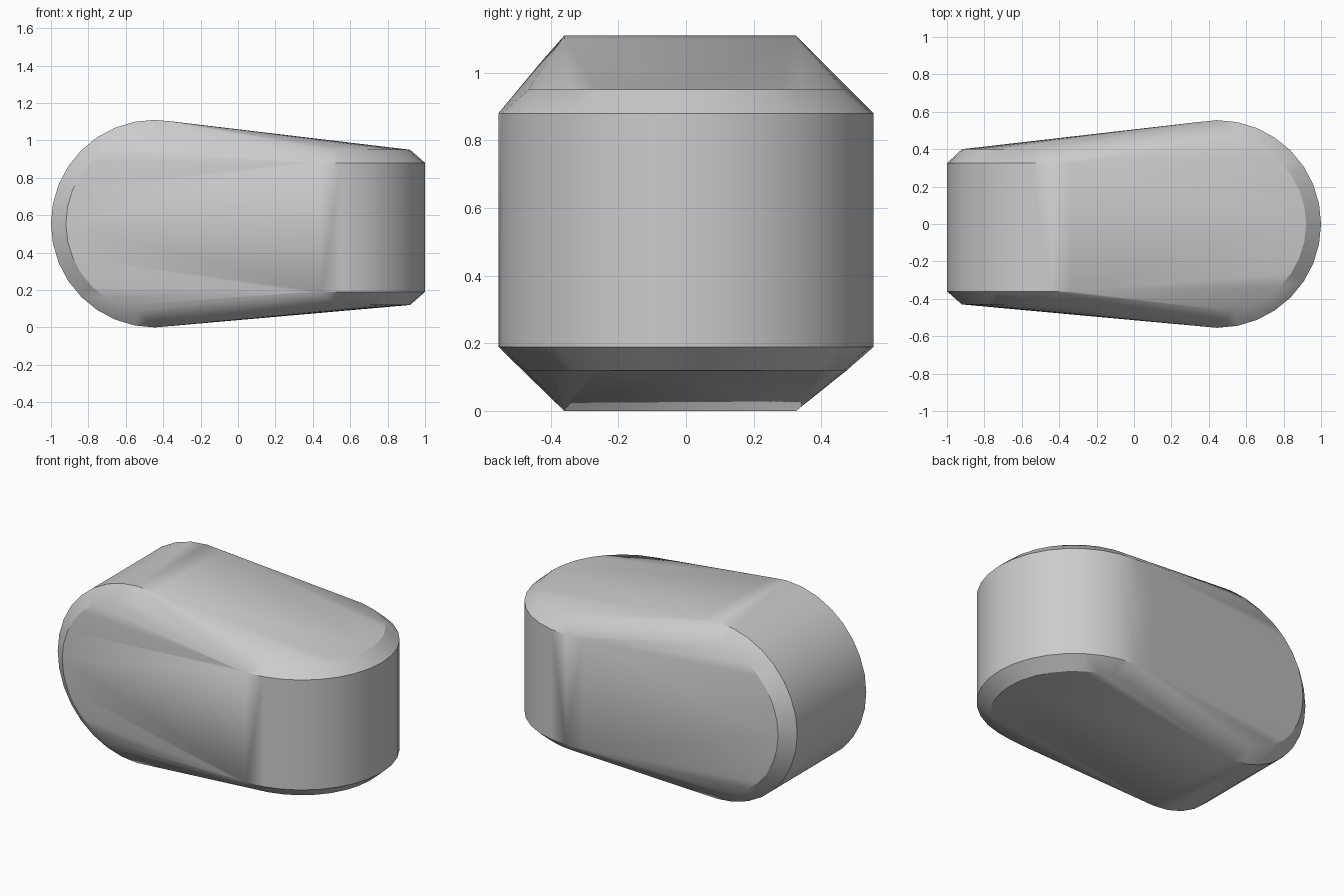
import bpy, bmesh, math
from mathutils import Vector

cube = bpy.data.objects.get("Cube")
if cube:
    bpy.data.objects.remove(cube, do_unlink=True)

MID = 0.555      # half height, also the end radius
SEGMENTS = 32

grey = bpy.data.materials.new("plain_grey")
grey.use_nodes = True
colour = (0.6, 0.6, 0.6, 1)
grey.diffuse_color = colour
grey.node_tree.nodes["Principled BSDF"].inputs["Base Color"].default_value = colour

bm = bmesh.new()


def drum(centre_x, radius, low, high, axis):
    """Rings of points for a drum lying along y or standing along z."""
    for i in range(SEGMENTS):
        a = math.tau * i / SEGMENTS
        u, v = radius * math.cos(a), radius * math.sin(a)
        for w in (low, high):
            p = (u, w, v) if axis == "y" else (u, v, w)
            bm.verts.new(Vector(p) + Vector((centre_x, 0, MID)))


# Lying drum on the right end, with chamfered rims
drum(-0.445, MID, -0.36, 0.325, "y")
drum(-0.445, 0.475, -0.43, 0.40, "y")
# Standing drum on the left end, with chamfered rims
drum(0.445, MID, -0.365, 0.325, "z")
drum(0.445, 0.475, -0.435, 0.395, "z")

# Taut skin around both drums
hull = bmesh.ops.convex_hull(bm, input=bm.verts[:])
loose = {g for g in hull["geom_interior"] + hull["geom_unused"]
         if isinstance(g, bmesh.types.BMVert)}
bmesh.ops.delete(bm, geom=list(loose), context="VERTS")
bmesh.ops.dissolve_limit(bm, angle_limit=math.radians(0.5),
                         verts=bm.verts[:], edges=bm.edges[:])
bmesh.ops.recalc_face_normals(bm, faces=bm.faces[:])

mesh = bpy.data.meshes.new("twisted_body")
bm.to_mesh(mesh)
bm.free()
mesh.materials.append(grey)
body = bpy.data.objects.new("twisted_body", mesh)
bpy.context.collection.objects.link(body)
bpy.context.view_layer.objects.active = body
body.select_set(True)
bpy.ops.object.shade_smooth_by_angle(angle=math.radians(30))
